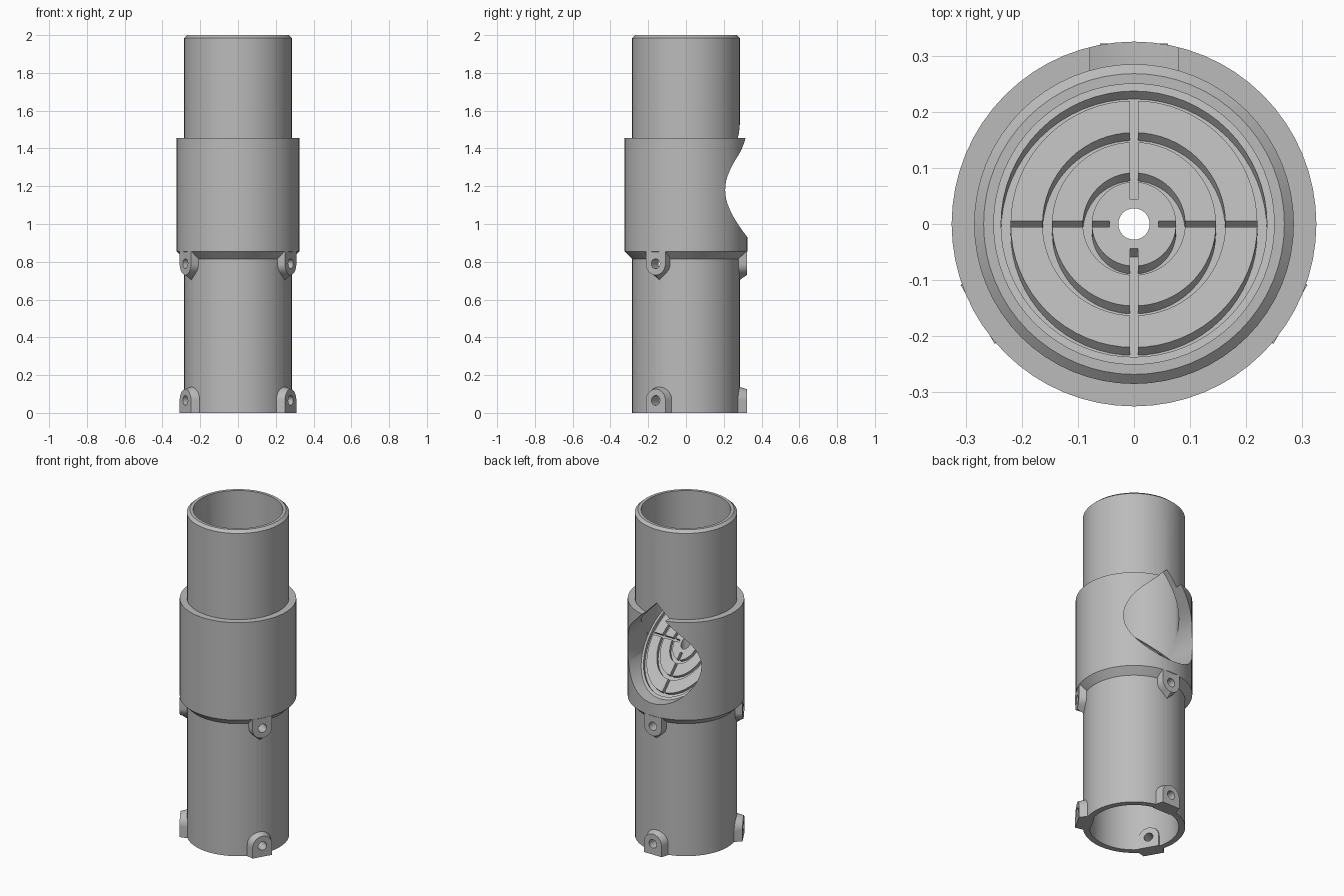
import bpy, bmesh
from math import sin, cos, pi, sqrt, radians
from mathutils import Matrix, Vector

if "Cube" in bpy.data.objects:
    bpy.data.objects.remove(bpy.data.objects["Cube"])

SIDES = 64
BORE, TUBE, SLEEVE = 0.25, 0.285, 0.325
FILTER_Z = 1.18

grey = bpy.data.materials.new("plain grey")
grey.use_nodes = True
grey.diffuse_color = (0.5, 0.5, 0.5, 1)
grey.node_tree.nodes["Principled BSDF"].inputs["Base Color"].default_value = (0.5, 0.5, 0.5, 1)


def finish(name, bm):
    bmesh.ops.recalc_face_normals(bm, faces=bm.faces)
    mesh = bpy.data.meshes.new(name)
    bm.to_mesh(mesh)
    bm.free()
    mesh.materials.append(grey)
    obj = bpy.data.objects.new(name, mesh)
    bpy.context.collection.objects.link(obj)
    return obj


def loft(name, rings, closed=False):
    """Skin a list of equal point loops; cap the ends, or join last to first."""
    bm = bmesh.new()
    loops = [[bm.verts.new(p) for p in ring] for ring in rings]
    pairs = list(zip(loops, loops[1:]))
    if closed:
        pairs.append((loops[-1], loops[0]))
    else:
        bm.faces.new(loops[0])
        bm.faces.new(loops[-1])
    for a, b in pairs:
        for i in range(len(a)):
            j = (i + 1) % len(a)
            bm.faces.new((a[i], a[j], b[j], b[i]))
    return finish(name, bm)


def circle(r, z, n=SIDES, stretch=1.0):
    return [Vector((r * cos(2 * pi * i / n), stretch * r * sin(2 * pi * i / n), z)) for i in range(n)]


def cut(target, cutter, remove=True):
    mod = target.modifiers.new("cut", "BOOLEAN")
    mod.operation, mod.solver, mod.object = "DIFFERENCE", "EXACT", cutter
    bpy.context.view_layer.objects.active = target
    bpy.ops.object.modifier_apply(modifier=mod.name)
    if remove:
        bpy.data.objects.remove(cutter)


def teardrop(a, r):
    """Distance to the edge of a round shape with a right-angled tip at a = 0."""
    a = abs(a)
    return r / cos(pi / 4 - a) if a < pi / 4 else r


# Tube with the thicker sleeve, as one turned wall
profile = [(BORE, 0), (TUBE, 0), (TUBE, 0.815), (SLEEVE, 0.855), (SLEEVE, 1.455),
           (TUBE, 1.455), (TUBE, 1.985), (0.268, 2), (BORE, 2)]
body = loft("tube_body", [circle(r, z) for r, z in profile], closed=True)

# Teardrop opening through the back wall
opening = []
for y in (0.02, 0.5):
    ring = []
    for i in range(SIDES):
        a = -pi + 2 * pi * i / SIDES
        r = teardrop(a, BORE)
        ring.append(Vector((r * sin(a), y, FILTER_Z + r * cos(a))))
    opening.append(ring)
cut(body, loft("opening_cutter", opening))

# Slanted filter plate, filling the bore and draining to the opening
plate = loft("filter_plate", [[p + Vector((0, 0, FILTER_Z - p.y - t)) for p in circle(0.252, 0)]
                              for t in (0.08, 0)])
cut(plate, loft("drain_cutter", [circle(0.028, 0.9, 32), circle(0.028, 1.5, 32)]))
slant = Matrix.Translation((0, 0, FILTER_Z)) @ Matrix.Rotation(radians(-45), 4, "X")


def groove(rings, closed):
    cutter = loft("groove_cutter", [[slant @ p for p in ring] for ring in rings], closed)
    cut(plate, cutter)


# Ring grooves, round when seen from straight above
for inner, outer in ((0.075, 0.091), (0.146, 0.163), (0.22, 0.237)):
    groove([circle(r, z, SIDES, sqrt(2)) for r, z in
            ((inner, -0.02), (outer, -0.02), (outer, 0.03), (inner, 0.03))], True)

# Four spoke grooves
for k in range(4):
    spin = Matrix.Rotation(k * pi / 2, 4, "Z")
    s = sqrt(2) if k % 2 else 1
    near, far, w = 0.044 * s, 0.229 * s, 0.0075
    groove([[spin @ Vector((x, y, z)) for x, y in ((near, -w), (far, -w), (far, w), (near, w))]
            for z in (-0.0205, 0.04)], False)


# Screw lugs: arched blocks tapering outwards
def arch(radial, r, centre, end, up, pointed):
    pts = [Vector((radial, -r, end))]
    for i in range(25):
        a = -pi / 2 + pi * i / 24
        d = teardrop(a, r) if pointed else r
        pts.append(Vector((radial, d * sin(a), centre + up * d * cos(a))))
    return pts + [Vector((radial, r, end))]


def lug(name, angle, centre, end, up, inner, base, outer, pointed):
    turn = Matrix.Rotation(radians(angle), 4, "Z")
    steps = ((inner, outer, False), (TUBE - 0.006, base, pointed), (0.322, outer, False))
    if pointed:
        steps = steps[1:]
    block = loft(name, [[turn @ p for p in arch(x, r, centre, end, up, tip)] for x, r, tip in steps])
    hole = loft("hole_cutter", [[turn @ Vector((x, p.x, centre + p.y)) for p in circle(0.026, 0, 24)]
                                for x in (0.15, 0.4)])
    cut(body, hole, remove=False)
    cut(block, hole)
    return block


parts = [body, plate]
for side, angle in (("back", 90), ("right", 210), ("left", 330)):
    parts.append(lug("lower_lug_" + side, angle, 0.066, 0, 1, 0.236, 0.073, 0.06, False))
    parts.append(lug("upper_lug_" + side, angle, 0.79, 0.855, -1, 0.27, 0.064, 0.06, True))

# Smooth the round walls and keep the edges crisp
for obj in bpy.context.view_layer.objects:
    obj.select_set(obj in parts)
bpy.context.view_layer.objects.active = body
bpy.ops.object.shade_smooth_by_angle(angle=radians(25))
